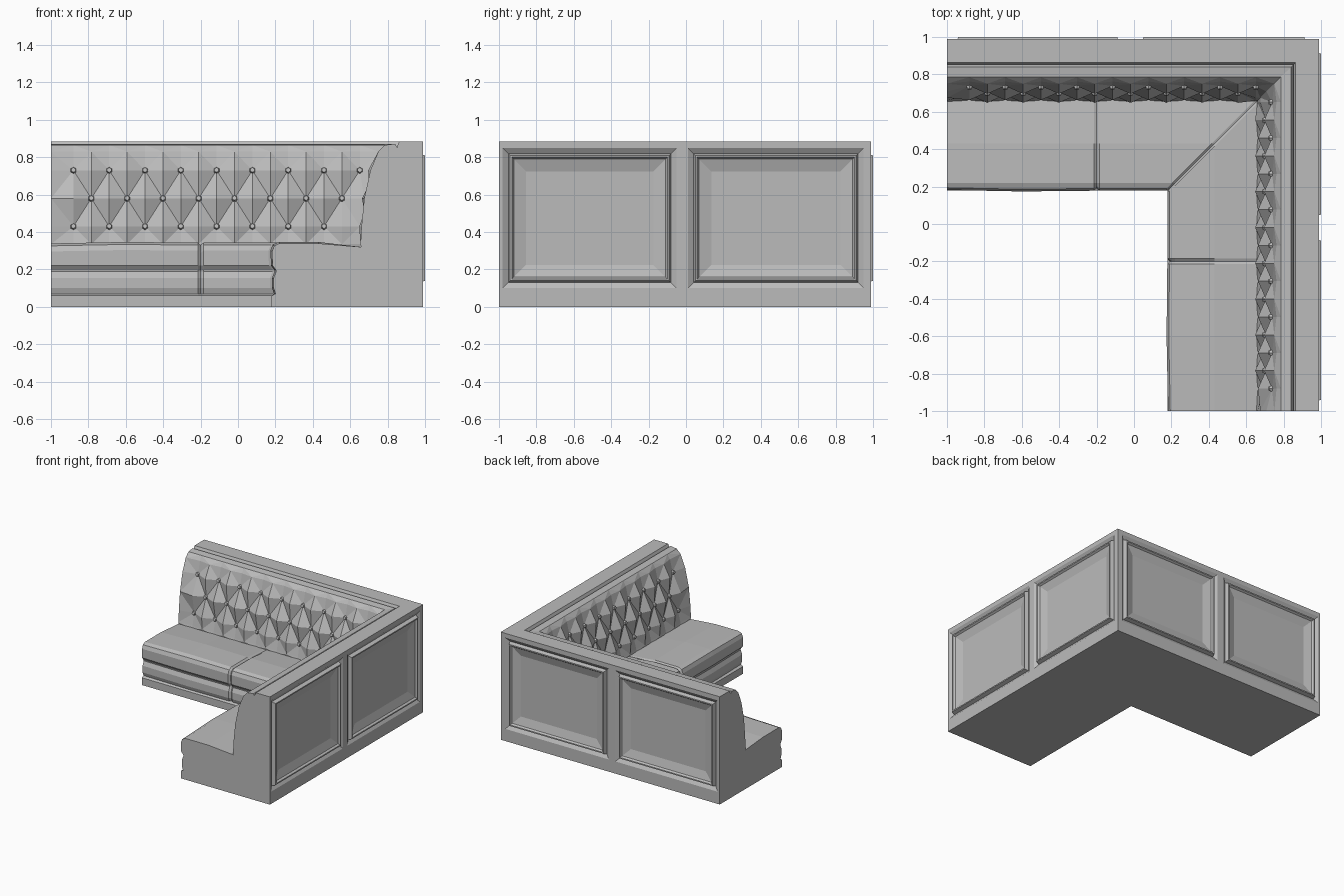
import bpy, bmesh
from mathutils import Vector, Matrix

cube = bpy.data.objects.get("Cube")
if cube:
    bpy.data.objects.remove(cube, do_unlink=True)

mat = bpy.data.materials.new("grey_upholstery")
mat.use_nodes = True
GREY = (0.5, 0.5, 0.5, 1)
mat.diffuse_color = GREY
mat.node_tree.nodes["Principled BSDF"].inputs["Base Color"].default_value = GREY


def place(arm, s, d, z):
    """Along-arm distance s and depth d to world; the second arm mirrors the first."""
    return Vector((s, d, z)) if arm == 0 else Vector((d, s, z))


def finish(bm, name):
    bmesh.ops.remove_doubles(bm, verts=bm.verts, dist=0.0005)
    bmesh.ops.recalc_face_normals(bm, faces=bm.faces)
    mesh = bpy.data.meshes.new(name)
    bm.to_mesh(mesh)
    bm.free()
    mesh.materials.append(mat)
    obj = bpy.data.objects.new(name, mesh)
    bpy.context.collection.objects.link(obj)
    return obj


def sweep(bm, columns, closed=True, tufted=False):
    """Skin matching loops of (s, d, z) on both arms, meeting at the mitre, and cap the ends."""
    n = len(columns[0])
    for arm in (0, 1):
        grid = [[bm.verts.new(place(arm, *p)) for p in col] for col in columns]
        for i in range(len(grid) - 1):
            for j in range(n if closed else n - 1):
                k = (j + 1) % n
                a, b, c, d = grid[i][j], grid[i + 1][j], grid[i + 1][k], grid[i][k]
                if not tufted:
                    bm.faces.new((a, b, c, d))
                elif (i + j) % 2:
                    bm.faces.new((a, b, c))
                    bm.faces.new((a, c, d))
                else:
                    bm.faces.new((a, b, d))
                    bm.faces.new((b, c, d))
        bm.faces.new(grid[0])


# Seat and base: cushion, padded front band and plinth, with a seam and a mitre crease
seat = [(0.18, 0), (0.18, 0.06), (0.197, 0.07), (0.186, 0.1), (0.186, 0.155),
        (0.2, 0.19), (0.198, 0.198), (0.18, 0.222), (0.178, 0.3), (0.19, 0.33),
        (0.22, 0.343), (0.43, 0.343), (0.66, 0.32), (0.69, 0.315), (0.69, 0)]
columns = []
for s, dip in ((-1, 0.004), (-0.6, -0.004), (-0.215, 0), (-0.2, 0.012), (-0.185, 0),
               ("crease", 0), ("mitre", 0.008)):
    col = []
    for j, (d, z) in enumerate(seat):
        if 2 <= j <= 9:
            d += dip
        if 8 <= j <= 11:
            z -= dip
        along = {"crease": d - 0.015, "mitre": d}.get(s, s)
        col.append((along, d, z))
    columns.append(col)
bm = bmesh.new()
sweep(bm, columns)
finish(bm, "seat_and_base")

# Tufted backrest: buttons sunk on a staggered lattice, pleats above and below
back = [(0.66, 0.31), (0.655, 0.335), (0.66, 0.43), (0.675, 0.58), (0.708, 0.73),
        (0.75, 0.83), (0.785, 0.865), (0.84, 0.872), (0.852, 0.85), (0.852, 0.31)]
LAST = 18
STEP = 0.0957
columns, buttons = [], []
for i in range(LAST + 1):
    col = []
    for j, (d, z) in enumerate(back):
        s = -1 if i == 0 else -0.88 + STEP * (i - 1)
        if i == LAST:
            s = d
        elif i > 0:
            corner = i == LAST - 1 and j < 4
            if 2 <= j <= 4 and not corner:
                if (i + j) % 2:
                    d += 0.03
                    buttons.append((s, d, z))
                else:
                    d -= 0.012
            elif j in (1, 5) and i % 2 and not corner:
                d += 0.012
        col.append((s, d, z))
    columns.append(col)
bm = bmesh.new()
sweep(bm, columns, tufted=True)
finish(bm, "tufted_backrest")

# Buttons
bm = bmesh.new()
for arm in (0, 1):
    for s, d, z in buttons:
        turn = place(arm, 0, -1, 0.2).to_track_quat('Z', 'Y').to_matrix().to_4x4()
        bmesh.ops.create_cone(bm, cap_ends=True, segments=6, radius1=0.02, radius2=0.013,
                              depth=0.022,
                              matrix=Matrix.Translation(place(arm, s, d - 0.006, z)) @ turn)
finish(bm, "backrest_buttons")

# Outer wall: solid core with a top ledge, left open on the outside for the panels
WALL = 0.99
core = [(WALL, 0), (0.69, 0), (0.69, 0.31), (0.852, 0.31), (0.852, 0.862),
        (0.863, 0.885), (WALL, 0.885)]
bm = bmesh.new()
sweep(bm, [[(-1, d, z) for d, z in core], [(d, d, z) for d, z in core]], closed=False)

# Panels: bevelled groove, raised moulding, then a sunken field
rings = [(0, WALL), (0.03, 0.97), (0.04, 1.0), (0.05, 1.0), (0.06, 0.985), (0.125, 0.965)]
s_cuts = (-1, -0.98, -0.05, 0.01, 0.95, WALL)
z_cuts = (0, 0.1, 0.85, 0.885)


def rect(arm, s0, s1, z0, z1, inset, d):
    a, b, lo, hi = s0 + inset, s1 - inset, z0 + inset, z1 - inset
    return [bm.verts.new(place(arm, s, d, z)) for s, z in ((a, lo), (b, lo), (b, hi), (a, hi))]


for arm in (0, 1):
    for i in range(len(s_cuts) - 1):
        for j in range(len(z_cuts) - 1):
            area = (s_cuts[i], s_cuts[i + 1], z_cuts[j], z_cuts[j + 1])
            if j != 1 or i not in (1, 3):
                bm.faces.new(rect(arm, *area, 0, WALL))
                continue
            loops = [rect(arm, *area, inset, d) for inset, d in rings]
            for outer, inner in zip(loops, loops[1:]):
                for k in range(4):
                    m = (k + 1) % 4
                    bm.faces.new((outer[k], outer[m], inner[m], inner[k]))
            bm.faces.new(loops[-1])
finish(bm, "panelled_wall")
